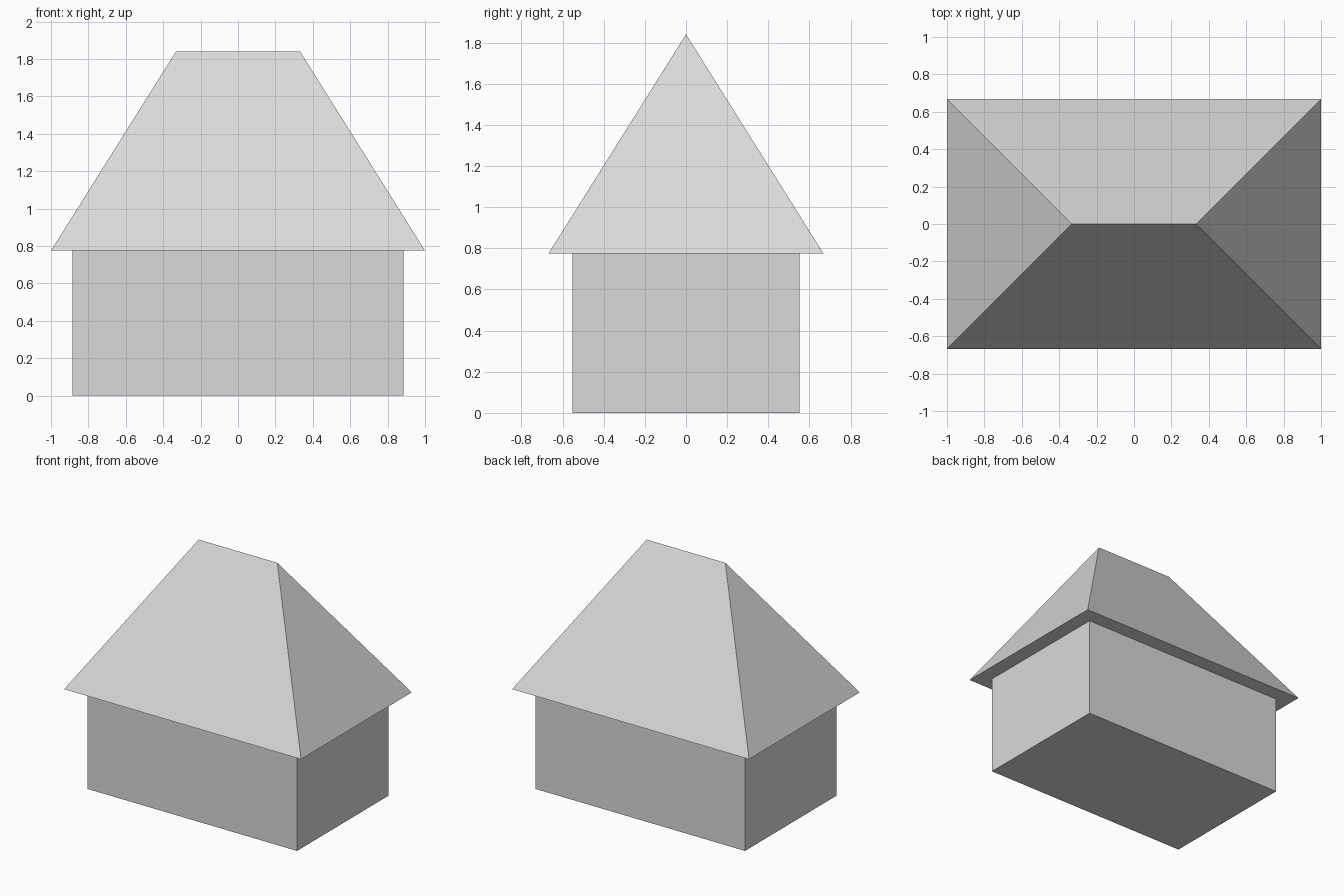
import bpy
import bmesh

cube = bpy.data.objects.get("Cube")
if cube:
    bpy.data.objects.remove(cube, do_unlink=True)

# Single plain colour
grey = bpy.data.materials.new("light_grey")
grey.use_nodes = True
colour = (0.7, 0.7, 0.7, 1)
grey.diffuse_color = colour
grey.node_tree.nodes["Principled BSDF"].inputs["Base Color"].default_value = colour

EAVES, RIDGE = 0.775, 1.84


def add_block(name, half_x, half_y, bottom, top, ridge_half=None):
    """Box; with ridge_half its top closes into a ridge along x."""
    bm = bmesh.new()
    bmesh.ops.create_cube(bm, size=2)
    for v in bm.verts:
        upper = v.co.z > 0
        v.co.z = top if upper else bottom
        if upper and ridge_half is not None:
            v.co.x *= ridge_half
            v.co.y = 0
        else:
            v.co.x *= half_x
            v.co.y *= half_y
    bmesh.ops.remove_doubles(bm, verts=bm.verts[:], dist=0.001)
    bmesh.ops.recalc_face_normals(bm, faces=bm.faces[:])
    mesh = bpy.data.meshes.new(name)
    bm.to_mesh(mesh)
    bm.free()
    mesh.materials.append(grey)
    obj = bpy.data.objects.new(name, mesh)
    bpy.context.collection.objects.link(obj)
    return obj


# House body
add_block("walls", 0.885, 0.552, 0, EAVES)

# Hipped roof with overhanging eaves
add_block("hipped_roof", 1, 0.668, EAVES, RIDGE, ridge_half=0.332)
